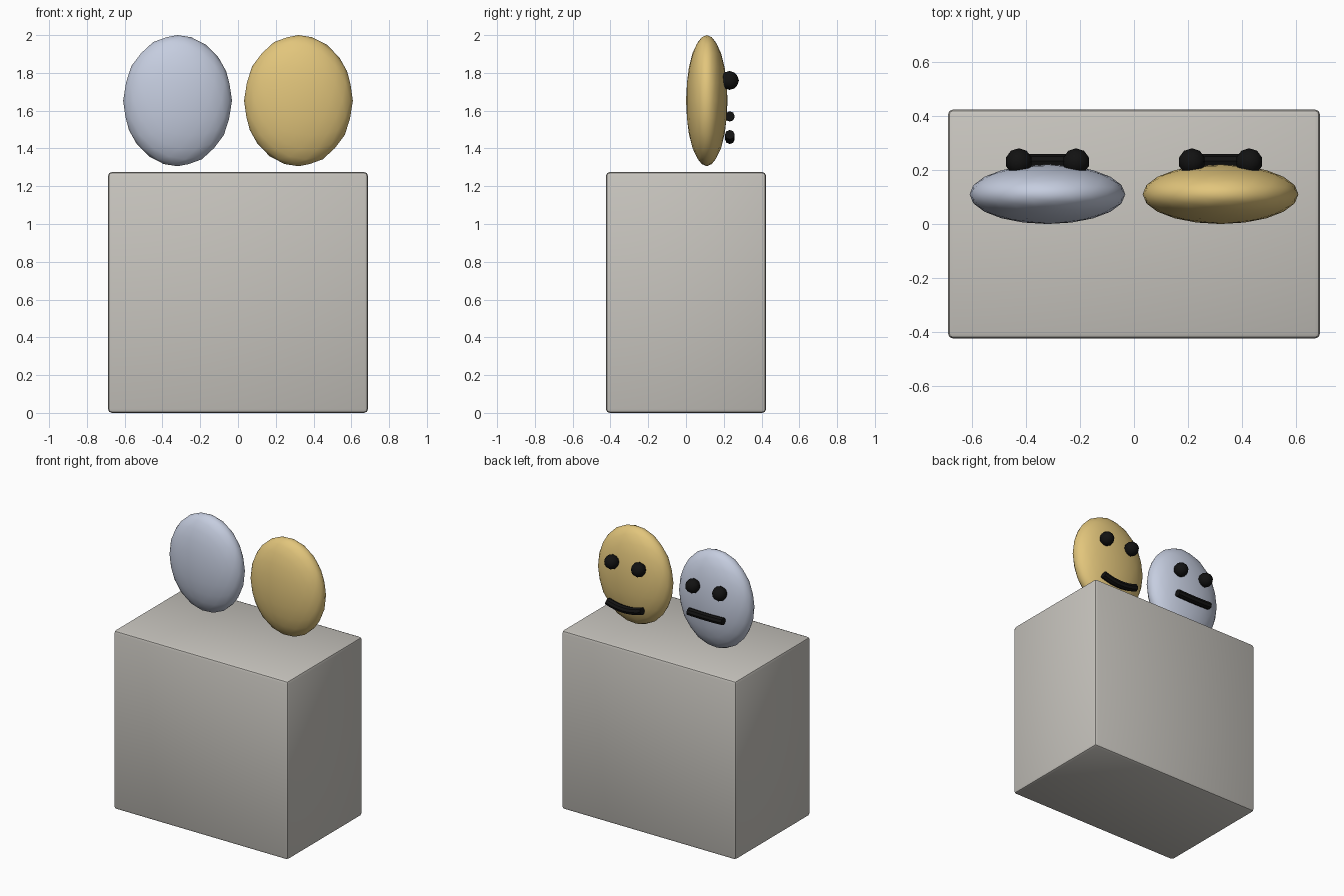
import bpy

if "Cube" in bpy.data.objects:
    bpy.data.objects.remove(bpy.data.objects["Cube"])

def material(name, rgb):
    m = bpy.data.materials.new(name)
    m.diffuse_color = (*rgb, 1)
    m.use_nodes = True
    m.node_tree.nodes["Principled BSDF"].inputs["Base Color"].default_value = m.diffuse_color
    return m

STONE = material("warm_grey", (0.58, 0.56, 0.52))
SILVER = material("pale_silver_blue", (0.56, 0.61, 0.74))
GOLD = material("soft_gold", (0.76, 0.56, 0.20))
BLACK = material("black", (0.006, 0.006, 0.006))

def ellipsoid(name, loc, radii, subdiv, mat):
    bpy.ops.mesh.primitive_ico_sphere_add(subdivisions=subdiv, radius=1, location=loc)
    ob = bpy.context.object
    ob.name = name
    ob.scale = radii
    bpy.ops.object.transform_apply(location=False, rotation=False, scale=True)
    bpy.ops.object.shade_smooth()
    ob.data.materials.append(mat)
    return ob

# Pedestal block with softened edges
bpy.ops.mesh.primitive_cube_add(size=1, location=(0, 0, 0.6375))
block = bpy.context.object
block.name = "pedestal_block"
block.scale = (1.376, 0.848, 1.275)
bpy.ops.object.transform_apply(location=False, rotation=False, scale=True)
bev = block.modifiers.new("soft_edges", 'BEVEL')
bev.width = 0.02
bev.segments = 2
bpy.ops.object.modifier_apply(modifier=bev.name)
bpy.ops.object.shade_smooth_by_angle()
block.data.materials.append(STONE)

def mouth(name, cx, z, sag):
    # Bent tube; the middle hangs lower than the ends by the sag
    cu = bpy.data.curves.new(name, 'CURVE')
    cu.dimensions = '3D'
    cu.bevel_depth = 0.026
    cu.bevel_resolution = 2
    cu.use_fill_caps = True
    sp = cu.splines.new('POLY')
    n = 9
    sp.points.add(n - 1)
    for i, p in enumerate(sp.points):
        t = -1 + 2 * i / (n - 1)
        p.co = (cx + 0.137 * t, 0.232, z + sag * t * t, 1)
    ob = bpy.data.objects.new(name, cu)
    bpy.context.collection.objects.link(ob)
    bpy.ops.object.select_all(action='DESELECT')
    ob.select_set(True)
    bpy.context.view_layer.objects.active = ob
    bpy.ops.object.convert(target='MESH')
    ob = bpy.context.object
    bpy.ops.object.shade_smooth_by_angle()
    ob.data.materials.append(BLACK)

# Two mask faces looking towards the back
for label, cx, mat, mz, sag in (("silver", -0.32, SILVER, 1.568, 0.003),
                                ("gold", 0.32, GOLD, 1.449, 0.024)):
    ellipsoid(label + "_mask", (cx, 0.11, 1.653), (0.288, 0.11, 0.347), 3, mat)
    for side, s in (("left", -1), ("right", 1)):
        ellipsoid(f"{label}_{side}_eye", (cx + s * 0.106, 0.23, 1.76),
                  (0.05, 0.05, 0.05), 2, BLACK)
    mouth(label + "_mouth", cx, mz, sag)
